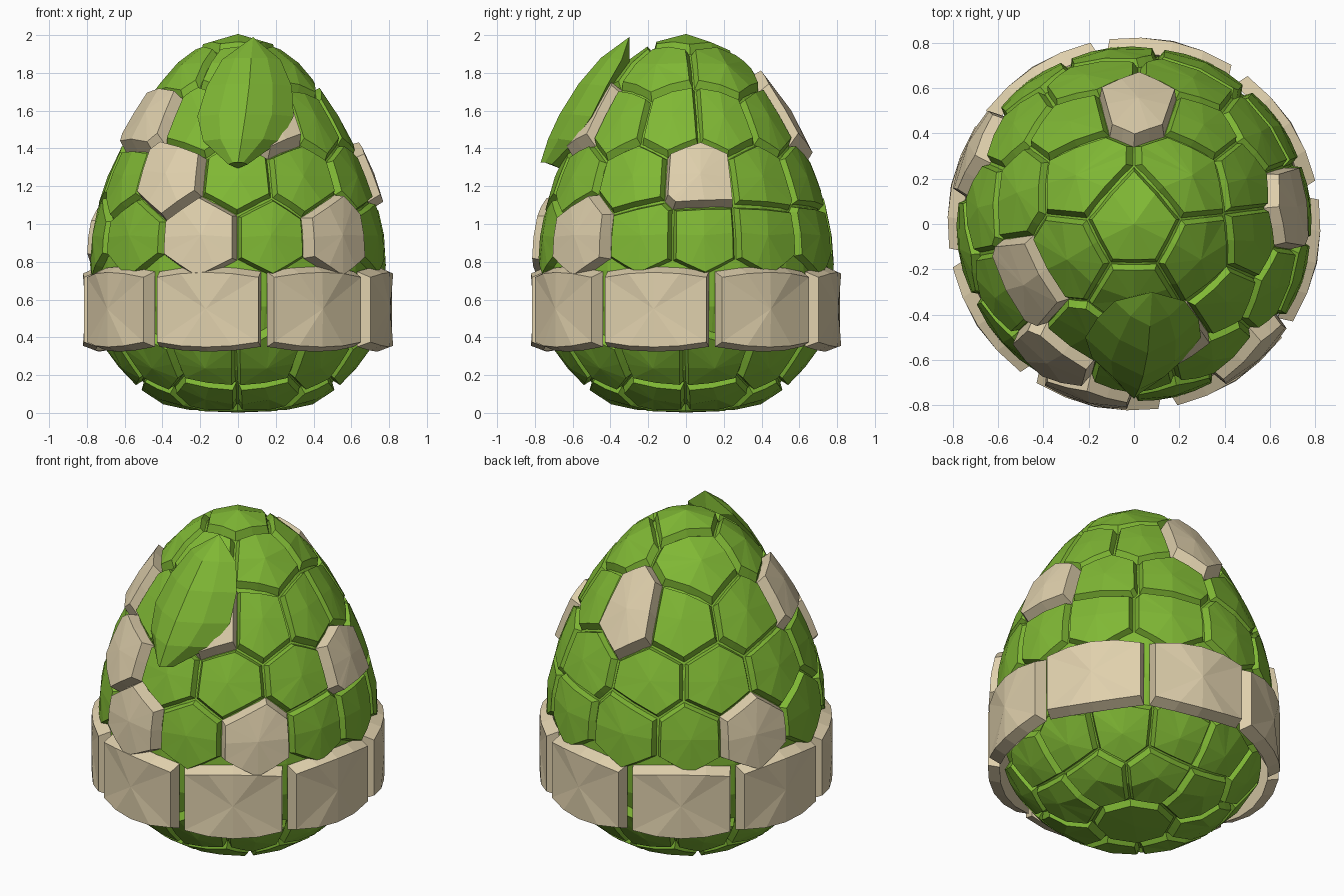
import bpy, bmesh, math
from mathutils import Vector

if "Cube" in bpy.data.objects:
    bpy.data.objects.remove(bpy.data.objects["Cube"])

CENTRE = Vector((0, 0, 0.9))
# Egg outline as (radius, height), bottom to top
PROFILE = [(0, 0.008), (0.22, 0.01), (0.38, 0.035), (0.51, 0.12), (0.60, 0.2), (0.71, 0.35),
           (0.775, 0.55), (0.785, 0.75), (0.772, 0.95), (0.735, 1.12), (0.67, 1.3), (0.575, 1.5),
           (0.45, 1.7), (0.325, 1.85), (0.19, 1.95), (0.1, 1.99), (0, 2.0)]


def material(name, rgb):
    m = bpy.data.materials.new(name)
    m.diffuse_color = (*rgb, 1)
    m.use_nodes = True
    m.node_tree.nodes["Principled BSDF"].inputs["Base Color"].default_value = m.diffuse_color
    return m


GREEN = material("leaf green", (0.215, 0.48, 0.035))
TAN = material("sand tan", (0.74, 0.63, 0.415))


def make(name, bm, mat):
    bmesh.ops.recalc_face_normals(bm, faces=bm.faces[:])
    me = bpy.data.meshes.new(name)
    bm.to_mesh(me)
    bm.free()
    me.materials.append(mat)
    ob = bpy.data.objects.new(name, me)
    bpy.context.collection.objects.link(ob)
    return ob


def around(angle, r, z):
    """Point at an angle in degrees, 0 facing front, 90 facing right."""
    a = math.radians(angle)
    return Vector((r * math.sin(a), -r * math.cos(a), z))


def egg_radius(z):
    for (r0, z0), (r1, z1) in zip(PROFILE, PROFILE[1:]):
        if z0 <= z <= z1:
            return r0 + (r1 - r0) * (z - z0) / (z1 - z0)
    return 0


def on_egg(d, lift=0.0):
    """Cast direction d from the centre onto the egg, then lift it outward."""
    s = math.hypot(d.x, d.y)
    for (r0, z0), (r1, z1) in zip(PROFILE, PROFILE[1:]):
        # crossing of ray with this outline segment
        dr, dz = r1 - r0, z1 - z0
        det = s * dz - d.z * dr
        if abs(det) < 1e-9:
            continue
        t = (r0 * dz - (z0 - CENTRE.z) * dr) / det
        u = (r0 * d.z - (z0 - CENTRE.z) * s) / det
        if t > 0 and -1e-6 <= u <= 1 + 1e-6:
            return CENTRE + d * t + d.normalized() * lift
    return CENTRE + d.normalized() * (1 + lift)


def plate(name, mid, outer, base, mat):
    """Faceted plate: fan over the outer ring plus sloped side walls."""
    bm = bmesh.new()
    c = bm.verts.new(mid)
    top = [bm.verts.new(p) for p in outer]
    low = [bm.verts.new(p) for p in base]
    n = len(top)
    for i in range(n):
        j = (i + 1) % n
        bm.faces.new((c, top[i], top[j]))
        bm.faces.new((top[i], low[i], low[j], top[j]))
    bm.faces.new(low)
    return make(name, bm, mat)


# Core below the scales
bm = bmesh.new()
SIDES = 32
rings = [[bm.verts.new(around(360 * i / SIDES, r * 0.955, 0.9 + (z - 0.9) * 0.96)) for i in range(SIDES)]
         for r, z in PROFILE[1:-1]]
for a, b in zip(rings, rings[1:]):
    for i in range(SIDES):
        j = (i + 1) % SIDES
        bm.faces.new((a[i], a[j], b[j], b[i]))
bm.faces.new(rings[0])
bm.faces.new(rings[-1])
make("egg_core", bm, GREEN)

# Scale rows: height, angles, angles of the tan scales
ROW_A = [-14, 13, 43, 72, 97, 124, 156, 188, 217, 244, 278, 312]
BETWEEN = [(a + b) / 2 for a, b in zip(ROW_A, ROW_A[1:] + [346])]
ROWS = [
    (0.075, [22 + 45 * i for i in range(8)], []),
    (0.24, [14 + 30 * i for i in range(12)], []),
    (0.56, BETWEEN, None),                    # covered by the belt
    (0.94, ROW_A, [-14, 43, 244]),
    (1.25, [-32, 0, 30, 66, 96, 126, 158, 198, 230, 264, 298], [-32, 96]),
    (1.57, [-61, -22, 18, 50, 82, 112, 145, 178, 212, 255], [-61, 18, 178]),
    (1.84, [0, 62, 130, 230, 298], []),
]
seeds = []
for z, angles, tans in ROWS:
    for a in angles:
        d = (around(a, egg_radius(z), z) - CENTRE).normalized()
        kind = None if tans is None else a in tans
        seeds.append((d, kind))
seeds += [(Vector((0, 0, 1)), False), (Vector((0, 0, -1)), False)]


def clip(poly, n):
    out = []
    for p, q in zip(poly, poly[1:] + poly[:1]):
        a, b = p.dot(n), q.dot(n)
        if a >= 0:
            out.append(p)
        if (a >= 0) != (b >= 0):
            out.append(p.lerp(q, a / (a - b)))
    return out


def cell(k, gap):
    """Region nearest to seed k, shrunk by gap on every side."""
    s = seeds[k][0]
    u = s.orthogonal().normalized()
    v = s.cross(u)
    poly = [s + u * x + v * y for x, y in ((-1, -1), (1, -1), (1, 1), (-1, 1))]
    for i, (o, _) in enumerate(seeds):
        if i != k and s.dot(o) > 0.2:
            poly = clip(poly, (s - o).normalized() - s * gap)
    # merge tiny edges
    out = []
    for p in poly:
        if not out or (p - out[-1]).length > 0.035:
            out.append(p)
    if len(out) > 3 and (out[0] - out[-1]).length < 0.035:
        out.pop()
    return out


def corners_and_mids(poly):
    ring = []
    for p, q in zip(poly, poly[1:] + poly[:1]):
        ring += [p, (p + q) / 2]
    return ring


for k, (d, tan) in enumerate(seeds):
    if tan is None:
        continue
    lift = 0.035 if tan else 0.0
    wide = corners_and_mids(cell(k, -0.005 if tan else 0.005))
    shrink = 0.85 if tan else 0.88
    outer = [on_egg(d.lerp(p, shrink), lift) for p in wide]
    base = [on_egg(p, -0.04) for p in wide]
    plate("tan_scale" if tan else "green_scale", on_egg(d, lift + 0.006), outer, base,
          TAN if tan else GREEN)

# Belt of eight thick plates
for k in range(8):
    a0 = -12 + 45 * k

    def ring(half, r, lo, hi, bulge):
        pts = [(s * half, hi + bulge * (1 - s * s)) for s in (-1, -0.5, 0, 0.5, 1)]
        pts += [(half, (lo + hi) / 2)]
        pts += [(s * half, lo - bulge * (1 - s * s)) for s in (1, 0.5, 0, -0.5, -1)]
        pts += [(-half, (lo + hi) / 2)]
        return [around(a0 + a, r, z) for a, z in pts]

    plate("belt_plate", around(a0, 0.825, 0.55), ring(19.5, 0.822, 0.375, 0.718, 0.026),
          ring(21.3, 0.755, 0.35, 0.748, 0.026), TAN)

# Raised pointed leaf on the upper front: ridge point, half width, edge setback
LEAF = [((0.07, -0.45, 1.88), 0.155, 0.11), ((0.06, -0.57, 1.74), 0.225, 0.15),
        ((0.04, -0.67, 1.58), 0.255, 0.17), ((0.02, -0.73, 1.45), 0.205, 0.14),
        ((0.0, -0.77, 1.325), 0.05, 0.06)]
bm = bmesh.new()
tip = bm.verts.new((0.08, -0.3, 1.99))
sections = []
for (x, y, z), w, back in LEAF:
    pts = [(x, y, z), (x + w * 0.55, y + back * 0.4, z), (x + w, y + back, z - 0.01),
           (x, y + back + 0.04, z - 0.03), (x - w, y + back, z - 0.01), (x - w * 0.55, y + back * 0.4, z)]
    sections.append([bm.verts.new(p) for p in pts])
for i in range(6):
    j = (i + 1) % 6
    bm.faces.new((tip, sections[0][i], sections[0][j]))
    for a, b in zip(sections, sections[1:]):
        bm.faces.new((a[i], a[j], b[j], b[i]))
bm.faces.new(sections[-1])
make("front_leaf", bm, GREEN)
